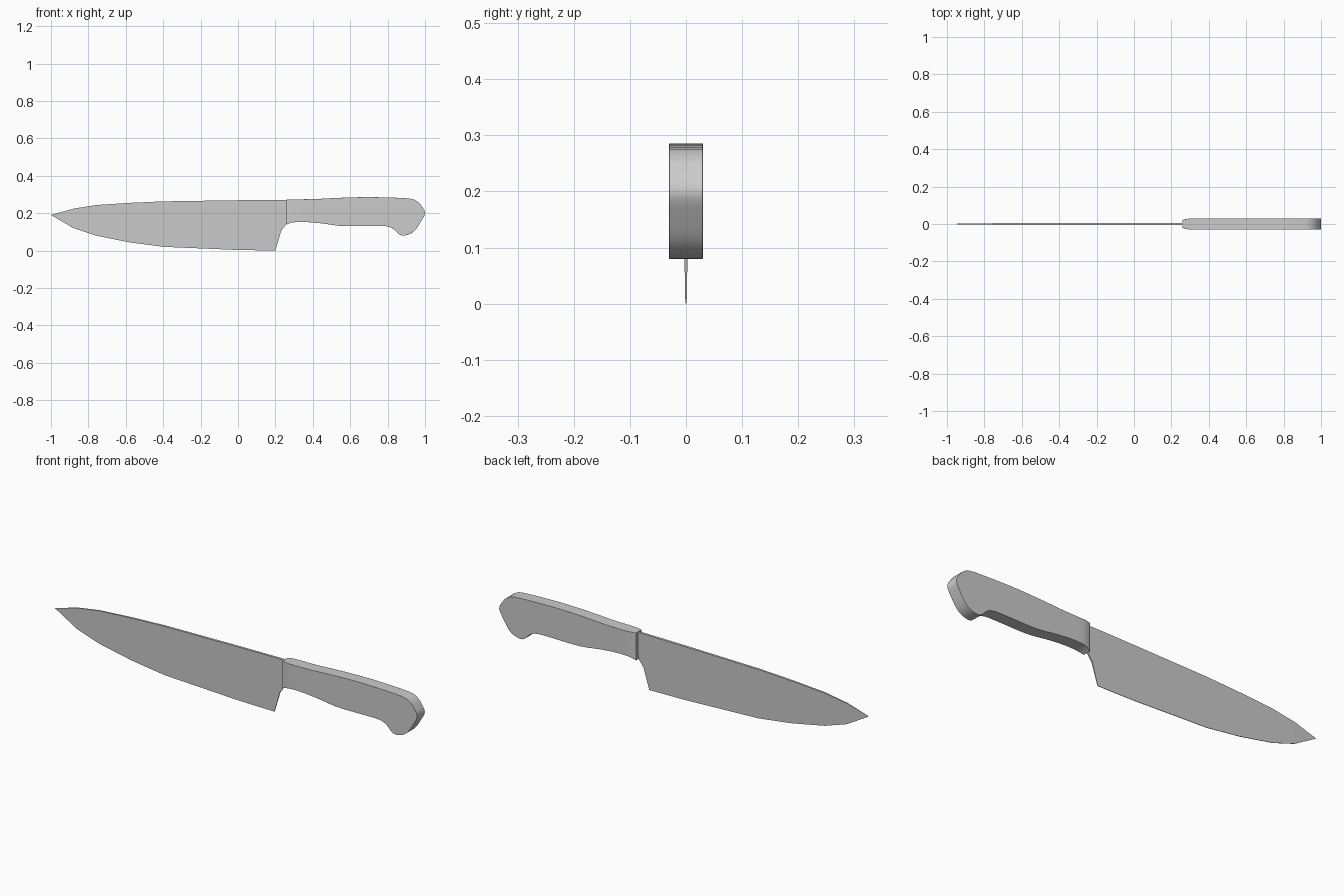
import bpy, bmesh
from mathutils import Vector

if "Cube" in bpy.data.objects:
    bpy.data.objects.remove(bpy.data.objects["Cube"])


def make_object(name, bm):
    bmesh.ops.recalc_face_normals(bm, faces=bm.faces)
    mesh = bpy.data.meshes.new(name)
    bm.to_mesh(mesh)
    bm.free()
    obj = bpy.data.objects.new(name, mesh)
    bpy.context.collection.objects.link(obj)
    return obj


def smooth(points, steps=3):
    """Open Catmull-Rom curve through the points."""
    pts = [Vector(p) for p in points]
    pts = [pts[0]] + pts + [pts[-1]]
    out = []
    for a, b, c, d in zip(pts, pts[1:], pts[2:], pts[3:]):
        for i in range(steps):
            t = i / steps
            out.append(0.5 * (2 * b + (c - a) * t + (2 * a - 5 * b + 4 * c - d) * t * t
                              + (3 * b - a - 3 * c + d) * t ** 3))
    return out + [pts[-1]]


# Blade: wedge sections (x, spine z, edge z, spine half width, edge half width)
stations = [
    (-0.88, 0.224, 0.120, 0.0030, 0.0008),
    (-0.76, 0.243, 0.080, 0.0040, 0.0010),
    (-0.58, 0.255, 0.044, 0.0050, 0.0012),
    (-0.40, 0.263, 0.020, 0.0055, 0.0012),
    (0.00, 0.269, 0.003, 0.0060, 0.0012),
    (0.20, 0.271, 0.000, 0.0060, 0.0012),
    (0.23, 0.271, 0.103, 0.0060, 0.0031),
    (0.26, 0.271, 0.145, 0.0060, 0.0038),
    (0.30, 0.265, 0.165, 0.0060, 0.0042),
]
bm = bmesh.new()
tip = bm.verts.new((-1, 0, 0.19))
rings = [[bm.verts.new(p) for p in ((x, -ts, zs), (x, ts, zs), (x, te, ze), (x, -te, ze))]
         for x, zs, ze, ts, te in stations]
for i in range(4):
    bm.faces.new((tip, rings[0][i], rings[0][(i + 1) % 4]))
    for a, b in zip(rings, rings[1:]):
        bm.faces.new((a[i], b[i], b[(i + 1) % 4], a[(i + 1) % 4]))
bm.faces.new(rings[-1])
make_object("blade", bm)

# Handle: smooth side outline, extruded across the width
outline = smooth([
    (0.258, 0.274), (0.40, 0.275), (0.52, 0.281), (0.64, 0.285), (0.75, 0.285),
    (0.91, 0.279), (0.955, 0.265), (0.98, 0.240), (1.0, 0.200), (0.978, 0.155),
    (0.95, 0.112), (0.92, 0.089), (0.88, 0.080), (0.855, 0.092), (0.83, 0.116),
    (0.79, 0.130), (0.70, 0.131), (0.56, 0.131), (0.45, 0.145), (0.35, 0.153),
    (0.29, 0.150), (0.258, 0.138)])
bm = bmesh.new()
side = bm.faces.new([bm.verts.new((p.x, -0.03, p.y)) for p in outline])
ext = bmesh.ops.extrude_face_region(bm, geom=[side])
bmesh.ops.translate(bm, vec=(0, 0.06, 0),
                    verts=[g for g in ext["geom"] if isinstance(g, bmesh.types.BMVert)])
bmesh.ops.recalc_face_normals(bm, faces=bm.faces)

# Rounded narrowing where the handle meets the blade
for x in (0.265, 0.275, 0.29, 0.32):
    bmesh.ops.bisect_plane(bm, geom=bm.verts[:] + bm.edges[:] + bm.faces[:],
                           plane_co=(x, 0, 0), plane_no=(1, 0, 0))
for v in bm.verts:
    u = max(0.0, (0.32 - v.co.x) / 0.062)
    v.co.y *= 1 - 0.32 * u ** 2.5
handle = make_object("handle", bm)
bevel = handle.modifiers.new("rounded_edges", "BEVEL")
bevel.width = 0.006
bevel.segments = 3
bevel.limit_method = "ANGLE"
bevel.angle_limit = 0.9

bpy.context.view_layer.objects.active = handle
handle.select_set(True)
bpy.ops.object.shade_smooth_by_angle(angle=0.6)
